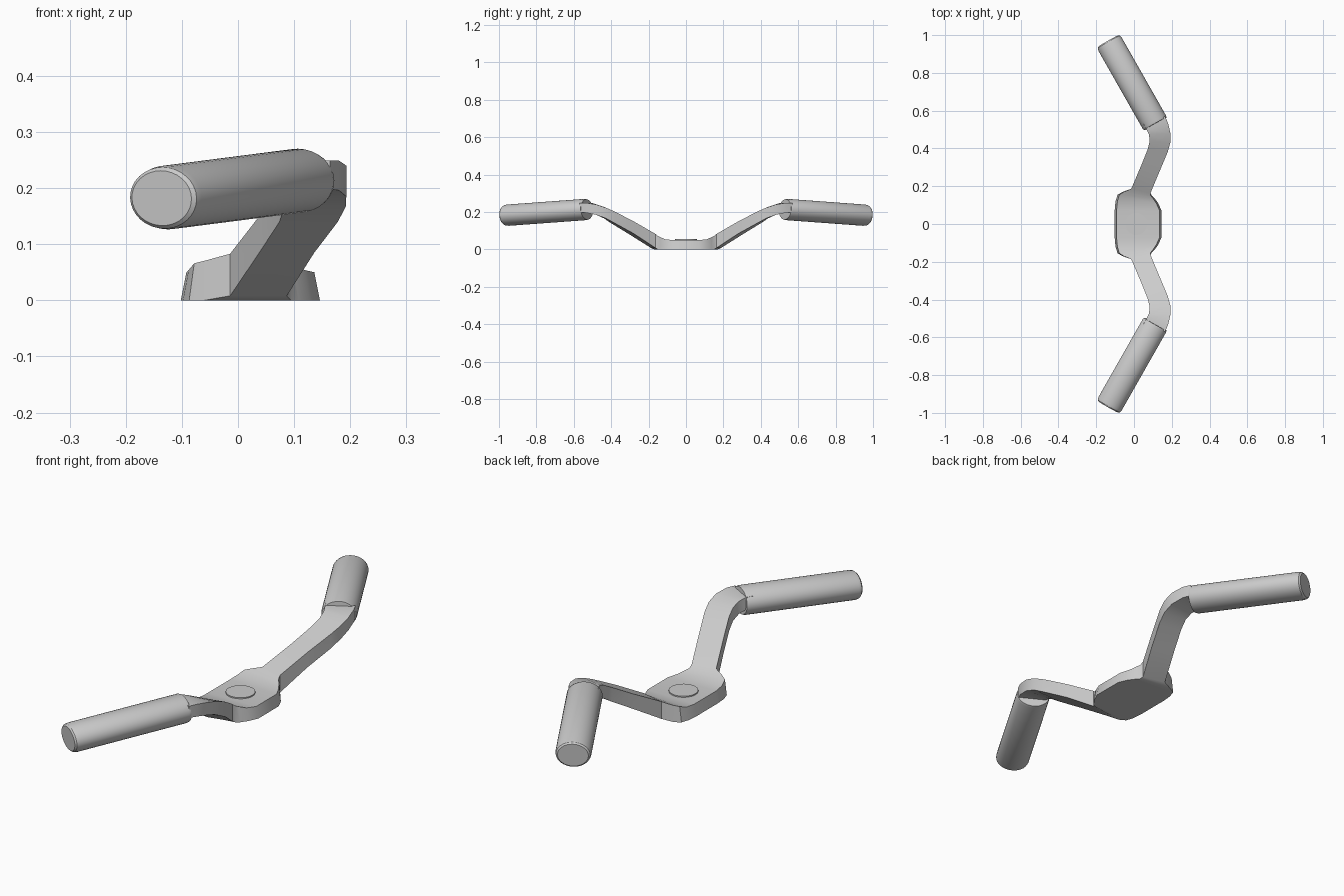
import bpy, bmesh
from math import cos, sin, pi, radians
from mathutils import Vector

if "Cube" in bpy.data.objects:
    bpy.data.objects.remove(bpy.data.objects["Cube"])


def loft(name, rings, cap_start, angle):
    """Skin equal-sized rings, then mirror the part across y = 0."""
    bm = bmesh.new()
    loops = [[bm.verts.new(p) for p in ring] for ring in rings]
    for a, b in zip(loops, loops[1:]):
        n = len(a)
        for i in range(n):
            j = (i + 1) % n
            bm.faces.new((a[i], a[j], b[j], b[i]))
    bm.faces.new(loops[-1])
    if cap_start:
        bm.faces.new(loops[0][::-1])
    bmesh.ops.recalc_face_normals(bm, faces=bm.faces)
    # an open first ring can leave orientation ambiguous: the last cap must face +y
    bm.faces.ensure_lookup_table()
    cap = max(bm.faces, key=lambda f: f.calc_center_median().y)
    if cap.normal.y < 0:
        bmesh.ops.reverse_faces(bm, faces=bm.faces)
    mesh = bpy.data.meshes.new(name)
    bm.to_mesh(mesh)
    bm.free()
    ob = bpy.data.objects.new(name, mesh)
    bpy.context.collection.objects.link(ob)
    mirror = ob.modifiers.new("mirror", 'MIRROR')
    mirror.use_axis = (False, True, False)
    bpy.ops.object.select_all(action='DESELECT')
    ob.select_set(True)
    bpy.context.view_layer.objects.active = ob
    bpy.ops.object.shade_smooth_by_angle(angle=radians(angle))
    return ob


# Hub and arms: left xy, right xy, bottom z, top z, side taper
rows = [
    (-.102, .000, .146, .000, .000, .050, .010),
    (-.102, .075, .146, .070, .000, .050, .010),
    (-.098, .120, .128, .110, .000, .054, .010),
    (-.087, .155, .108, .138, .000, .066, .009),
    (-.060, .170, .095, .150, .000, .072, .006),
    (-.014, .187, .087, .163, .008, .083, .000),
    (.038, .310, .136, .280, .085, .150, .000),
    (.074, .400, .178, .380, .140, .202, .000),
    (.083, .440, .192, .430, .167, .224, .000),
    (.079, .475, .193, .480, .185, .240, .000),
    (.065, .503, .180, .535, .196, .249, .000),
    (.050, .530, .164, .570, .198, .249, .000),
]
rings = []
for lx, ly, rx, ry, z0, z1, t in rows:
    rings.append([(lx, ly, z0), (rx, ry, z0), (rx - t, ry, z1), (lx + t, ly, z1)])
loft("hub_and_arms", rings, False, 25)

# Grips: oval tubes with softened ends
inner, outer = Vector((.113, .530, .214)), Vector((-.136, .968, .182))
axis = (outer - inner).normalized()
side = axis.cross(Vector((0, 0, 1))).normalized()
up = side.cross(axis)
length = (outer - inner).length
rings = []
for d, s in ((0, .95), (.010, 1), (length - .020, 1), (length - .006, .96), (length, .86)):
    c = inner + axis * d
    rings.append([c + side * (.071 * s * cos(2 * pi * i / 32))
                  + up * (.057 * s * sin(2 * pi * i / 32)) for i in range(32)])
loft("grips", rings, True, 30)

# Round bolt cap on the hub
bpy.ops.mesh.primitive_cylinder_add(vertices=32, radius=.058, depth=.025,
                                    location=(.012, 0, .0425))
bpy.context.object.name = "bolt_cap"
bpy.ops.object.shade_smooth_by_angle(angle=radians(30))
